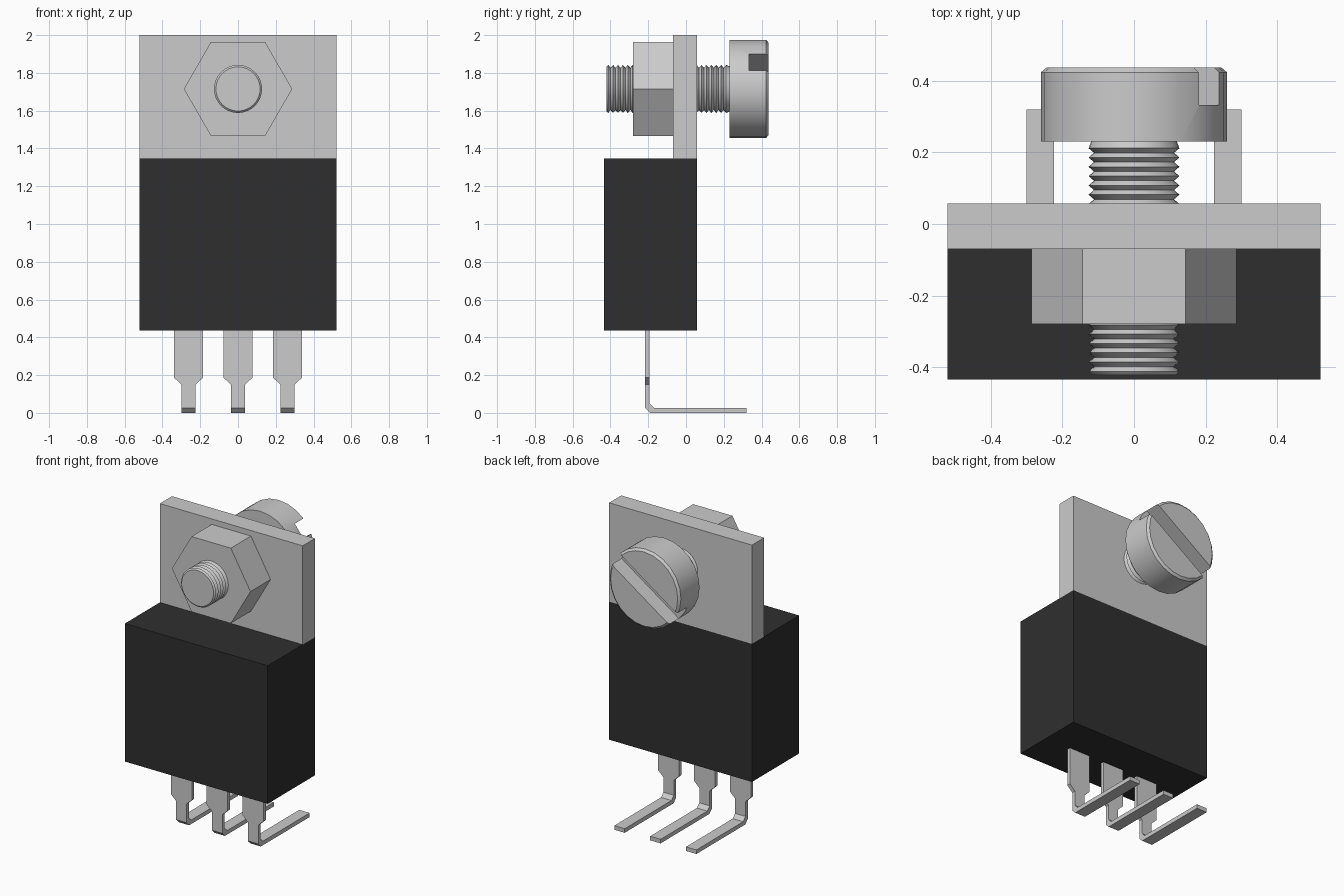
import bpy, bmesh, math
from mathutils import Matrix, Vector

cube = bpy.data.objects.get("Cube")
if cube:
    bpy.data.objects.remove(cube, do_unlink=True)

SCREW_Z = 1.715   # height of the screw axis


def material(name, rgb):
    m = bpy.data.materials.new(name)
    m.use_nodes = True
    m.diffuse_color = (*rgb, 1)
    bsdf = next(n for n in m.node_tree.nodes if n.type == 'BSDF_PRINCIPLED')
    bsdf.inputs["Base Color"].default_value = (*rgb, 1)
    return m


METAL = material("light grey metal", (0.6, 0.6, 0.6))
PLASTIC = material("black plastic", (0.028, 0.028, 0.028))


def finish(name, bm, mat):
    bmesh.ops.recalc_face_normals(bm, faces=bm.faces)
    mesh = bpy.data.meshes.new(name)
    bm.to_mesh(mesh)
    bm.free()
    mesh.materials.append(mat)
    ob = bpy.data.objects.new(name, mesh)
    bpy.context.collection.objects.link(ob)
    return ob


def box(name, lo, hi, mat):
    bm = bmesh.new()
    bmesh.ops.create_cube(bm, size=1)
    for v in bm.verts:
        v.co = [(l + h) / 2 + c * (h - l) for l, h, c in zip(lo, hi, v.co)]
    return finish(name, bm, mat)


def lathe(name, profile, sides, mat, phase=0.0):
    """Closed solid turned about the screw axis from (radius, y) points."""
    bm = bmesh.new()
    rings = []
    for r, y in profile:
        ring = []
        for i in range(sides):
            a = phase + 2 * math.pi * i / sides
            ring.append(bm.verts.new((r * math.cos(a), y, SCREW_Z + r * math.sin(a))))
        rings.append(ring)
    for a, b in zip(rings, rings[1:]):
        for i in range(sides):
            j = (i + 1) % sides
            bm.faces.new((a[i], a[j], b[j], b[i]))
    bm.faces.new(rings[0])
    bm.faces.new(rings[-1])
    return finish(name, bm, mat)


def smooth(ob, degrees):
    bpy.ops.object.select_all(action='DESELECT')
    ob.select_set(True)
    bpy.context.view_layer.objects.active = ob
    bpy.ops.object.shade_smooth_by_angle(angle=math.radians(degrees))


# Package body and mounting tab
box("body", (-0.522, -0.435, 0.435), (0.522, 0.057, 1.347), PLASTIC)
box("mounting_tab", (-0.522, -0.07, 1.347), (0.522, 0.057, 2.0), METAL)

# Hexagonal nut
lathe("nut", [(0.287, -0.28), (0.287, -0.07)], 6, METAL)

# Threaded shank with ring-shaped grooves and a chamfered tip
PITCH, CREST, ROOT = 0.026, 0.127, 0.112
profile = [(0.117, -0.422), (CREST, -0.412)]
y = -0.412
while y + PITCH < 0.235:
    profile += [(ROOT, y + PITCH * 0.5), (CREST, y + PITCH)]
    y += PITCH
profile.append((ROOT, 0.25))
smooth(lathe("screw_shank", profile, 32, METAL), 30)

# Round screw head with a bevelled rim
head = lathe("screw_head", [(0.26, 0.23), (0.26, 0.424), (0.245, 0.437)], 24, METAL)

# Diagonal driver slot, cut across the head
slot = box("slot_cutter", (-0.4, 0.333, -0.052), (0.4, 0.6, 0.052), METAL)
slot.data.transform(Matrix.Translation((0, 0, SCREW_Z))
                    @ Matrix.Rotation(math.radians(-34.2), 4, 'Y'))
slot.hide_render = True
cut = head.modifiers.new("slot", 'BOOLEAN')
cut.operation = 'DIFFERENCE'
cut.solver = 'EXACT'
cut.object = slot
bpy.context.view_layer.objects.active = head
bpy.ops.object.modifier_apply(modifier=cut.name)
bpy.data.objects.remove(slot, do_unlink=True)
smooth(head, 30)

# Bent leads: (half width, outer y z, inner y z) stations from body to toe
STATIONS = [
    (0.077, (-0.217, 0.45), (-0.193, 0.45)),
    (0.077, (-0.217, 0.187), (-0.193, 0.187)),
    (0.038, (-0.217, 0.150), (-0.193, 0.150)),
    (0.038, (-0.217, 0.027), (-0.193, 0.052)),
    (0.038, (-0.190, 0.0), (-0.168, 0.027)),
    (0.038, (0.320, 0.0), (0.320, 0.027)),
]


def lead(name, x):
    bm = bmesh.new()
    rings = []
    for w, o, i in STATIONS:
        corners = [(x - w, *o), (x + w, *o), (x + w, *i), (x - w, *i)]
        rings.append([bm.verts.new(Vector(c)) for c in corners])
    for a, b in zip(rings, rings[1:]):
        for k in range(4):
            n = (k + 1) % 4
            bm.faces.new((a[k], a[n], b[n], b[k]))
    bm.faces.new(rings[0])
    bm.faces.new(rings[-1])
    return finish(name, bm, METAL)


for name, x in (("right_lead", -0.262), ("middle_lead", 0.0), ("left_lead", 0.262)):
    lead(name, x)
